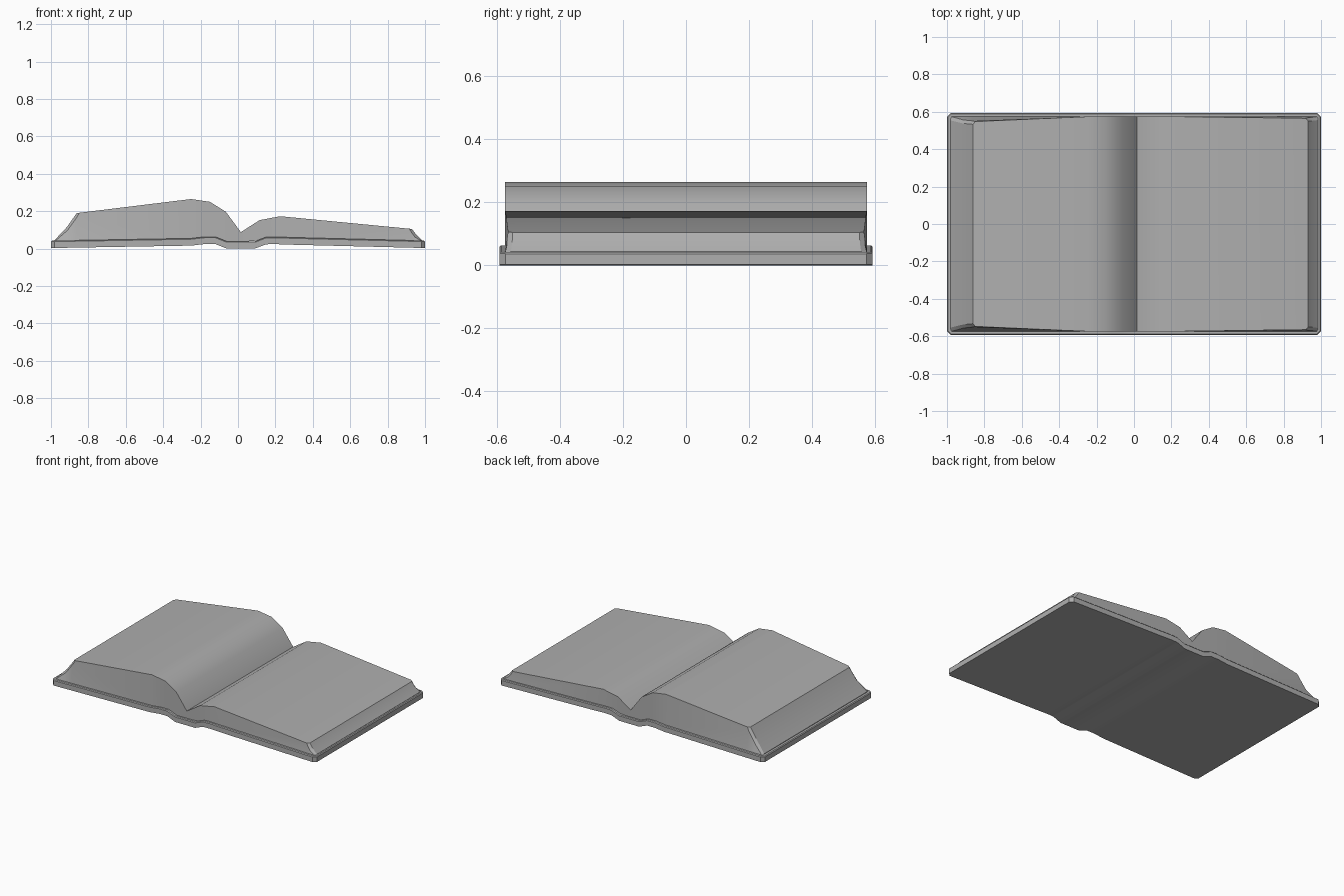
import bpy, bmesh

if "Cube" in bpy.data.objects:
    bpy.data.objects.remove(bpy.data.objects["Cube"])

# Underside of the cover: (x, z); the cover is about 0.04 thick
COVER = [(-1, 0.003), (-0.25, 0.016), (-0.18, 0.024), (-0.12, 0.024), (-0.06, 0.0),
         (0.09, 0.0), (0.15, 0.023), (0.2, 0.024), (0.28, 0.021), (1, 0.003)]
THICK = 0.039

# Dark grey for the whole book
GREY = bpy.data.materials.new("dark_grey")
GREY.diffuse_color = (0.43, 0.43, 0.43, 1)
GREY.use_nodes = True
GREY.node_tree.nodes["Principled BSDF"].inputs["Base Color"].default_value = GREY.diffuse_color


def cover_z(x):
    for (x0, z0), (x1, z1) in zip(COVER, COVER[1:]):
        if x <= x1:
            return z0 + (z1 - z0) * (x - x0) / (x1 - x0)
    return COVER[-1][1]


def loft(rows):
    """Closed strip along x from rows of (x, z_low, z_high, half_y_low, half_y_high)."""
    bm = bmesh.new()
    rings = [[bm.verts.new(p) for p in ((x, -yl, zl), (x, yl, zl), (x, yh, zh), (x, -yh, zh))]
             for x, zl, zh, yl, yh in rows]
    for a, b in zip(rings, rings[1:]):
        for i in range(4):
            j = (i + 1) % 4
            bm.faces.new((a[i], a[j], b[j], b[i]))
    bm.faces.new(rings[0])
    bm.faces.new(rings[-1])
    bmesh.ops.recalc_face_normals(bm, faces=bm.faces)
    return bm, rings


def bevel(bm, edges, width):
    bmesh.ops.bevel(bm, geom=edges, offset=width, offset_type='OFFSET',
                    segments=1, profile=0.5, affect='EDGES')


def finish(bm, name):
    bmesh.ops.recalc_face_normals(bm, faces=bm.faces)
    me = bpy.data.meshes.new(name)
    bm.to_mesh(me)
    bm.free()
    me.materials.append(GREY)
    ob = bpy.data.objects.new(name, me)
    bpy.context.collection.objects.link(ob)
    bpy.ops.object.select_all(action='DESELECT')
    ob.select_set(True)
    bpy.context.view_layer.objects.active = ob
    bpy.ops.object.shade_smooth_by_angle(angle=0.5)
    return ob


# Cover: bent board with clipped corners and a chamfered upper rim
bm, rings = loft([(x, z, z + THICK, 0.593, 0.593) for x, z in COVER])
bevel(bm, [e for e in bm.edges
           if all(abs(v.co.x) > 0.99 for v in e.verts)
           and abs(e.verts[0].co.z - e.verts[1].co.z) > 0.01], 0.02)
bm.normal_update()
rim = [e for e in bm.edges if len(e.link_faces) == 2
       and sorted(f.normal.z > 0.7 for f in e.link_faces) == [False, True]]
bevel(bm, rim, 0.005)
finish(bm, "cover")

# Page block: upper outline (x, z, half depth at the top)
PAGES = [(-0.98, 0.046, 0.568), (-0.915, 0.115, 0.552), (-0.862, 0.19, 0.547),
         (-0.25, 0.265, 0.574), (-0.15, 0.25, 0.575), (-0.065, 0.197, 0.575),
         (0.015, 0.088, 0.575), (0.115, 0.152, 0.575), (0.225, 0.173, 0.574),
         (0.93, 0.105, 0.565), (0.953, 0.075, 0.566), (0.985, 0.044, 0.57)]
bm, rings = loft([(x, cover_z(x) + THICK - 0.004, z, 0.575, y) for x, z, y in PAGES])
corners = [bm.edges.get((rings[a][i], rings[b][i]))
           for a, b in ((0, 1), (1, 2), (-1, -2), (-2, -3)) for i in (2, 3)]
bevel(bm, corners, 0.014)
finish(bm, "page_block")
